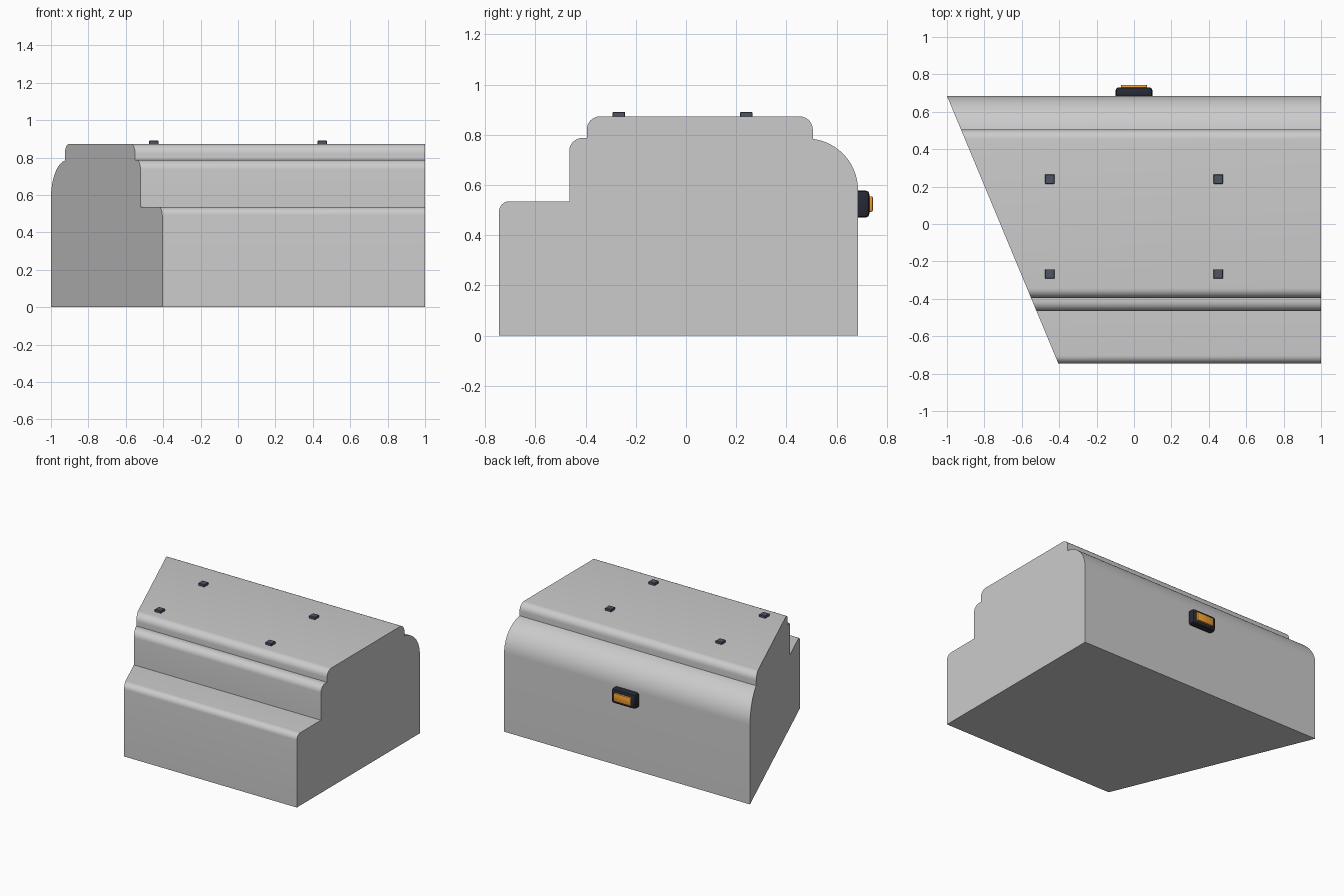
import bpy, bmesh
from math import sin, cos, radians

if "Cube" in bpy.data.objects:
    bpy.data.objects.remove(bpy.data.objects["Cube"])


def material(name, rgb):
    m = bpy.data.materials.new(name)
    m.diffuse_color = (*rgb, 1)
    m.use_nodes = True
    m.node_tree.nodes["Principled BSDF"].inputs["Base Color"].default_value = m.diffuse_color
    return m


def add_object(name, bm, mat=None):
    bmesh.ops.recalc_face_normals(bm, faces=bm.faces)
    mesh = bpy.data.meshes.new(name)
    bm.to_mesh(mesh)
    bm.free()
    obj = bpy.data.objects.new(name, mesh)
    bpy.context.collection.objects.link(obj)
    if mat:
        mesh.materials.append(mat)
    bpy.context.view_layer.objects.active = obj
    bpy.ops.object.select_all(action='DESELECT')
    obj.select_set(True)
    bpy.ops.object.shade_smooth_by_angle(angle=radians(30))
    return obj


def box(name, lo, hi, mat, bevel, segments=1):
    bm = bmesh.new()
    bmesh.ops.create_cube(bm, size=1)
    for v in bm.verts:
        v.co = [(a + b) / 2 + c * (b - a) for a, b, c in zip(lo, hi, v.co)]
    bmesh.ops.bevel(bm, geom=bm.edges[:], offset=bevel, segments=segments,
                    profile=0.5, affect='EDGES')
    return add_object(name, bm, mat)


def arc(cy, cz, r, start, end, steps):
    angles = [radians(start + (end - start) * i / steps) for i in range(steps + 1)]
    return [(cy + r * cos(a), cz + r * sin(a)) for a in angles]


# Stepped side profile (y, z), from front bottom to back bottom
profile = [(-0.745, 0)]
profile += arc(-0.703, 0.493, 0.042, 180, 90, 8)
profile += [(-0.465, 0.535)]
profile += arc(-0.413, 0.735, 0.052, 180, 90, 8)
profile += [(-0.395, 0.787)]
profile += arc(-0.343, 0.821, 0.052, 180, 90, 8)
profile += arc(0.453, 0.821, 0.052, 90, 0, 8)
profile += arc(0.48, 0.58, 0.205, 83, 0, 16)
profile += [(0.685, 0)]

# Body: profile swept along x, left end cut on a slant
bm = bmesh.new()
right = [bm.verts.new((1, y, z)) for y, z in profile]
left = [bm.verts.new((-1 + (0.685 - y) * 0.595 / 1.43, y, z)) for y, z in profile]
bm.faces.new(right)
bm.faces.new(left[::-1])
for i in range(len(profile)):
    j = (i + 1) % len(profile)
    bm.faces.new((right[i], left[i], left[j], right[j]))
add_object("body", bm)

slate = material("slate", (0.08, 0.09, 0.13))
dark = material("dark housing", (0.02, 0.022, 0.035))
amber = material("amber", (0.9, 0.35, 0.03))

# Four small pads on the roof
for side, x in (("left", -0.45), ("right", 0.45)):
    for end, y in (("front", -0.267), ("back", 0.24)):
        box(f"roof_pad_{end}_{side}", (x - 0.025, y - 0.025, 0.862),
            (x + 0.025, y + 0.025, 0.89), slate, 0.002)

# Marker lamp on the back wall
box("lamp_housing", (-0.098, 0.665, 0.47), (0.098, 0.731, 0.578), dark, 0.016, 2)
box("lamp_lens", (-0.07, 0.715, 0.493), (0.07, 0.744, 0.555), amber, 0.006, 2)
